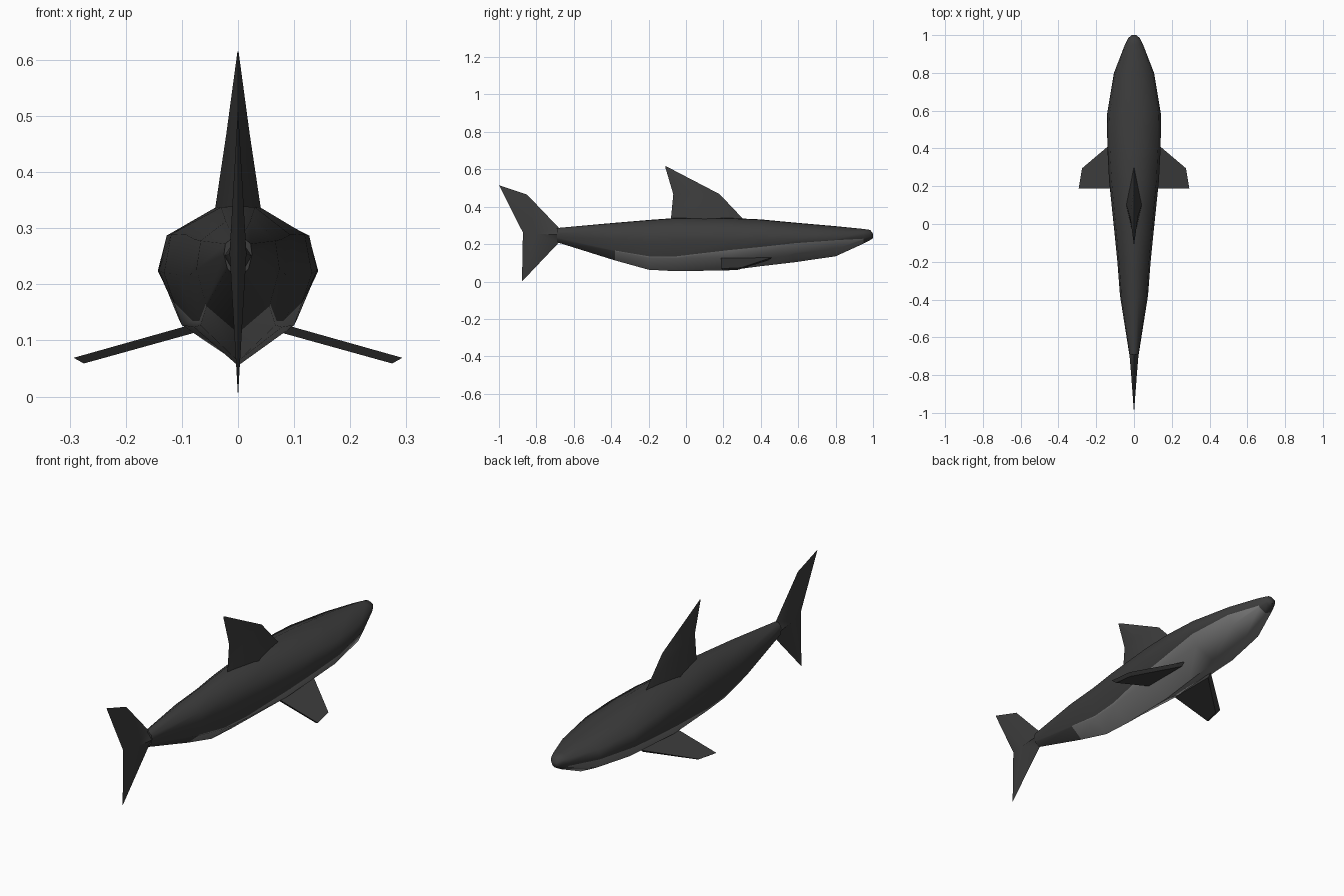
import bpy, bmesh

if "Cube" in bpy.data.objects:
    bpy.data.objects.remove(bpy.data.objects["Cube"])


def material(name, value):
    m = bpy.data.materials.new(name)
    m.diffuse_color = (value, value, value, 1)
    m.use_nodes = True
    m.node_tree.nodes["Principled BSDF"].inputs["Base Color"].default_value = m.diffuse_color
    return m


back_grey = material("dark back grey", 0.045)
belly_grey = material("pale belly grey", 0.19)


def finish(name, bm, mats, angle):
    bmesh.ops.recalc_face_normals(bm, faces=bm.faces)
    me = bpy.data.meshes.new(name)
    bm.to_mesh(me)
    bm.free()
    for m in mats:
        me.materials.append(m)
    ob = bpy.data.objects.new(name, me)
    bpy.context.collection.objects.link(ob)
    bpy.ops.object.select_all(action='DESELECT')
    ob.select_set(True)
    bpy.context.view_layer.objects.active = ob
    bpy.ops.object.shade_smooth_by_angle(angle=angle)
    return ob


def loft(bm, rings):
    """Skin closed rings of equal length, capping both ends; returns the faces per band."""
    rows = [[bm.verts.new(p) for p in r] for r in rings]
    n = len(rows[0])
    bands = []
    for a, b in zip(rows, rows[1:]):
        bands.append([bm.faces.new((a[i], a[(i + 1) % n], b[(i + 1) % n], b[i])) for i in range(n)])
    bm.faces.new(rows[0])
    bm.faces.new(rows[-1])
    return bands


# Body stations: y, bottom z, top z, half width, colour edge z
stations = [
    (-0.69, 0.21, 0.286, 0.025, 0.235),
    (-0.38, 0.113, 0.314, 0.074, 0.155),
    (-0.20, 0.063, 0.329, 0.088, 0.135),
    (-0.05, 0.055, 0.34, 0.103, 0.135),
    (0.23, 0.060, 0.34, 0.132, 0.168),
    (0.40, 0.082, 0.332, 0.141, 0.185),
    (0.58, 0.103, 0.315, 0.143, 0.205),
    (0.80, 0.135, 0.296, 0.106, 0.221),
    (0.95, 0.203, 0.281, 0.048, 0.229),
    (0.985, 0.222, 0.276, 0.03, 0.24),
    (1.0, 0.232, 0.255, 0.012, 0.241),
]


def body_ring(y, lo, hi, w, edge):
    h = hi - lo
    z_low, z_wide = lo + 0.24 * h, lo + 0.57 * h
    edge = min(max(edge, z_low + 0.02 * h), z_wide - 0.02 * h)
    x_edge = w * (0.76 + 0.24 * (edge - z_low) / (z_wide - z_low))
    half = [(0.76 * w, z_low), (x_edge, edge), (w, z_wide), (0.9 * w, lo + 0.82 * h), (0.3 * w, lo + 0.99 * h)]
    right = [(x, y, z) for x, z in half]
    left = [(-x, y, z) for x, z in reversed(half)]
    return [(0, y, lo)] + right + [(0, y, hi)] + left


# Body, with the pale belly below the colour edge
bm = bmesh.new()
bands = loft(bm, [body_ring(*s) for s in stations])
for k, band in enumerate(bands):
    if 1 <= k <= 7:
        for i in (0, 1, -1, -2):
            band[i].material_index = 1
finish("body", bm, [back_grey, belly_grey], 0.9)

# Dorsal fin: z, rear y, thickest y, front y, half thickness
bm = bmesh.new()
fin = [(0.31, -0.08, 0.10, 0.33, 0.044), (0.34, -0.08, 0.10, 0.30, 0.040),
       (0.467, -0.068, 0.04, 0.18, 0.021), (0.615, -0.112, -0.108, -0.104, 0.001)]
loft(bm, [[(0, r, z), (w, m, z), (0, f, z), (-w, m, z)] for z, r, m, f, w in fin])
finish("dorsal_fin", bm, [back_grey], 0.9)

# Tail fin: outline on the centre plane with a thicker ridge on each side
bm = bmesh.new()
outline = [(-0.68, 0.287), (-0.85, 0.465), (-1.0, 0.515), (-0.872, 0.262), (-0.877, 0.0), (-0.68, 0.208)]
a, b, c, d, e, f = [bm.verts.new((0, y, z)) for y, z in outline]
roots = []
for s in (-1, 1):
    root = bm.verts.new((s * 0.025, -0.68, 0.25))
    ridge = bm.verts.new((s * 0.015, -0.80, 0.255))
    roots.append(root)
    for face in ((a, b, ridge), (a, ridge, root), (b, c, ridge), (c, d, ridge),
                 (d, e, ridge), (e, f, ridge), (f, root, ridge)):
        bm.faces.new(face)
bm.faces.new((a, roots[0], f, roots[1]))
finish("tail_fin", bm, [back_grey], 0.7)

# Pectoral fins: thin swept slabs with a slanted tip
for s, side in ((1, "right"), (-1, "left")):
    bm = bmesh.new()
    upper = [(0.08, 0.46, 0.129), (0.275, 0.295, 0.074), (0.293, 0.188, 0.069), (0.08, 0.188, 0.129)]
    lower = [(0.08, 0.44, 0.113), (0.26, 0.28, 0.063), (0.275, 0.20, 0.059), (0.08, 0.20, 0.113)]
    loft(bm, [[(s * x, y, z) for x, y, z in ring] for ring in (upper, lower)])
    finish(side + "_pectoral_fin", bm, [back_grey], 0.5)
